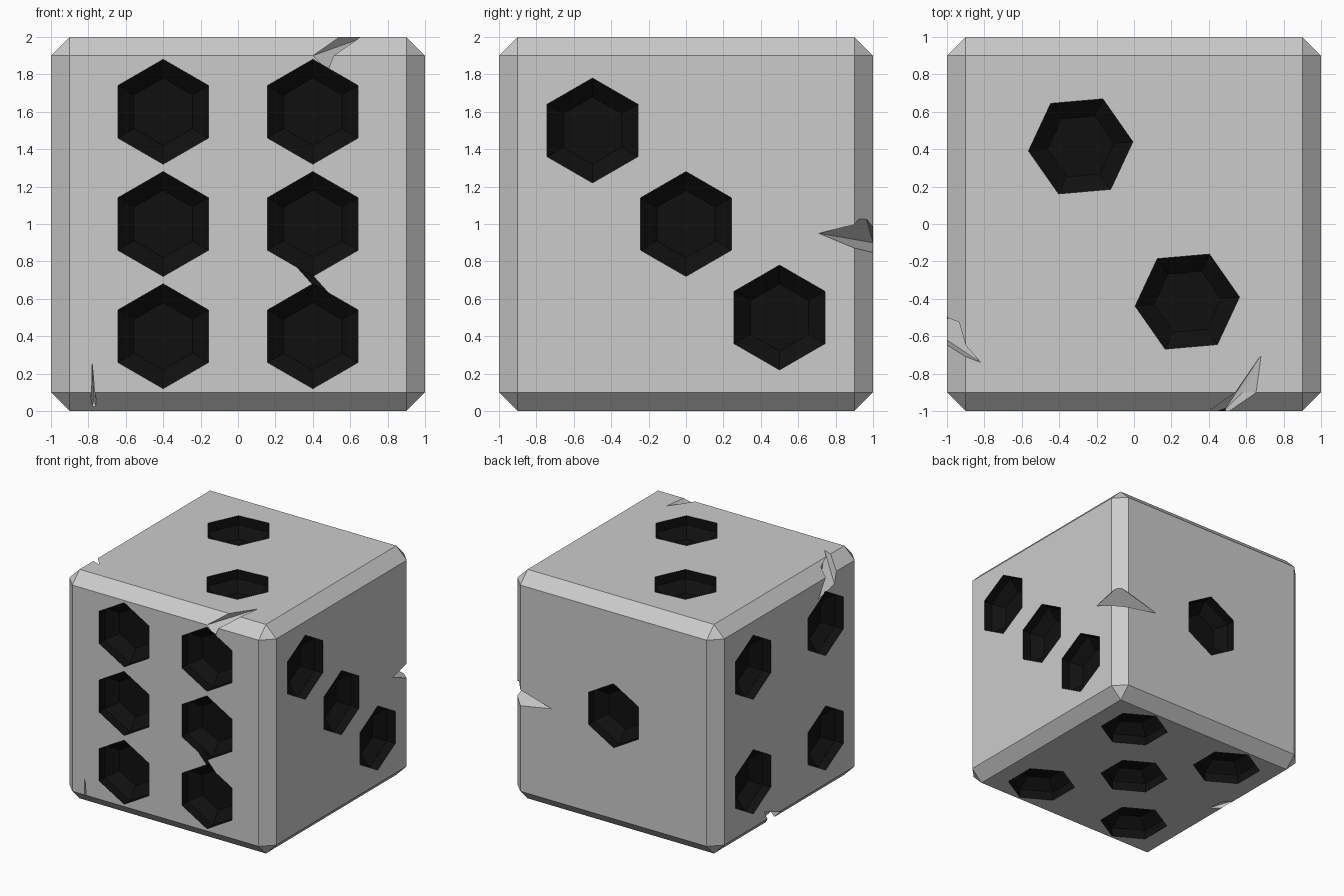
import bpy, bmesh
from math import pi, cos, sin, radians
from mathutils import Vector, Matrix

if "Cube" in bpy.data.objects:
    bpy.data.objects.remove(bpy.data.objects["Cube"])

grey = bpy.data.materials.new("body_grey")
black = bpy.data.materials.new("pip_black")
black.diffuse_color = (0.005, 0.005, 0.005, 1)
black.use_nodes = True
black.node_tree.nodes["Principled BSDF"].inputs["Base Color"].default_value = black.diffuse_color


def make_object(name, bm, slot=0):
    bmesh.ops.recalc_face_normals(bm, faces=bm.faces)
    for f in bm.faces:
        f.material_index = slot
    mesh = bpy.data.meshes.new(name)
    bm.to_mesh(mesh)
    bm.free()
    mesh.materials.append(grey)
    mesh.materials.append(black)
    ob = bpy.data.objects.new(name, mesh)
    bpy.context.collection.objects.link(ob)
    return ob


def add_pip(bm, centre, right, up, turn=90):
    """Closed hexagonal plug: straight rim, then tapering to a flat floor."""
    c, u, v = Vector(centre), Vector(right), Vector(up)
    n = u.cross(v)
    rings = []
    for r, h in ((0.28, 0.05), (0.28, -0.08), (0.18, -0.16)):
        rings.append([bm.verts.new(c + n * h
                      + u * r * cos(radians(turn) + k * pi / 3)
                      + v * r * sin(radians(turn) + k * pi / 3)) for k in range(6)])
    for a, b in zip(rings, rings[1:]):
        for k in range(6):
            j = (k + 1) % 6
            bm.faces.new((a[k], a[j], b[j], b[k]))
    bm.faces.new(rings[0])
    bm.faces.new(rings[-1][::-1])


def add_hull(bm, points):
    verts = [bm.verts.new(p) for p in points]
    res = bmesh.ops.convex_hull(bm, input=verts)
    loose = {g for g in res["geom_interior"] + res["geom_unused"]
             if isinstance(g, bmesh.types.BMVert)}
    bmesh.ops.delete(bm, geom=list(loose), context='VERTS')


def cut(target, cutter):
    cutter.hide_render = True
    mod = target.modifiers.new("cut", 'BOOLEAN')
    mod.operation = 'DIFFERENCE'
    mod.solver = 'EXACT'
    mod.object = cutter
    bpy.context.view_layer.objects.active = target
    bpy.ops.object.modifier_apply(modifier=mod.name)
    bpy.data.objects.remove(cutter)


# Chamfered cube body
bm = bmesh.new()
bmesh.ops.create_cube(bm, size=2, matrix=Matrix.Translation((0, 0, 1)))
bmesh.ops.bevel(bm, geom=bm.edges[:], offset=0.1, segments=1, affect='EDGES')
die = make_object("die", bm)

# Pips on the six faces
X, Y, Z = Vector((1, 0, 0)), Vector((0, 1, 0)), Vector((0, 0, 1))
pips = bmesh.new()
for x in (-0.4, 0.4):
    for z in (0.4, 1.0, 1.6):
        add_pip(pips, (x, -1, z), X, Z)
for t in (-0.5, 0, 0.5):
    add_pip(pips, (1, t, 1 - t), Y, Z)
for y in (-0.5, 0.5):
    for z in (0.5, 1.5):
        add_pip(pips, (-1, y, z), -Y, Z)
add_pip(pips, (0, 1, 1), -X, Z)
for s in (-1, 1):
    add_pip(pips, (0.285 * s, -0.415 * s, 2), X, Y, turn=5)
    for t in (-1, 1):
        add_pip(pips, (0.5 * s, 0.6 * t, 0), -X, Y)
add_pip(pips, (0, 0, 0), -X, Y)
cut(die, make_object("pip_cutter", pips, 1))

# Dark crack joining two front pips
crack = bmesh.new()
add_hull(crack, [(x, y, z) for y in (-1.05, -0.93)
                 for x, z in ((0.31, 0.775), (0.40, 0.725), (0.49, 0.625), (0.40, 0.675))])
cut(die, make_object("crack_cutter", crack, 1))

# Chips knocked out of the edges
chips = bmesh.new()
add_hull(chips, [(0.40, -1.0, 1.9), (0.48, -1.0, 1.82), (0.68, -0.70, 2.0),
                 (0.66, -0.90, 2.01), (0.58, -0.90, 1.9), (0.48, -1.1, 2.1)])
add_hull(chips, [(1.0, 0.71, 0.95), (0.97, 0.96, 1.04), (1.0, 1.0, 0.83),
                 (0.60, 1.0, 0.90), (0.89, 0.89, 0.93), (1.1, 1.1, 0.95)])
add_hull(chips, [(-0.82, -0.74, 2.0), (-0.93, -0.52, 1.96), (-1.0, -0.40, 1.75),
                 (-1.0, -0.62, 1.80), (-1.1, -0.66, 2.1)])
add_hull(chips, [(-1.0, 0.35, 0.18), (-0.82, 0.0, 0.0), (-0.84, 0.15, 0.0),
                 (-1.0, 0.12, 0.09), (-1.1, 0.25, -0.1)])
add_hull(chips, [(-0.78, -1.0, 0.26), (-0.79, -0.96, -0.02), (-0.75, -0.95, -0.02),
                 (-0.77, -0.9, 0.06), (-0.77, -1.1, 0.0)])
cut(die, make_object("chip_cutter", chips))
